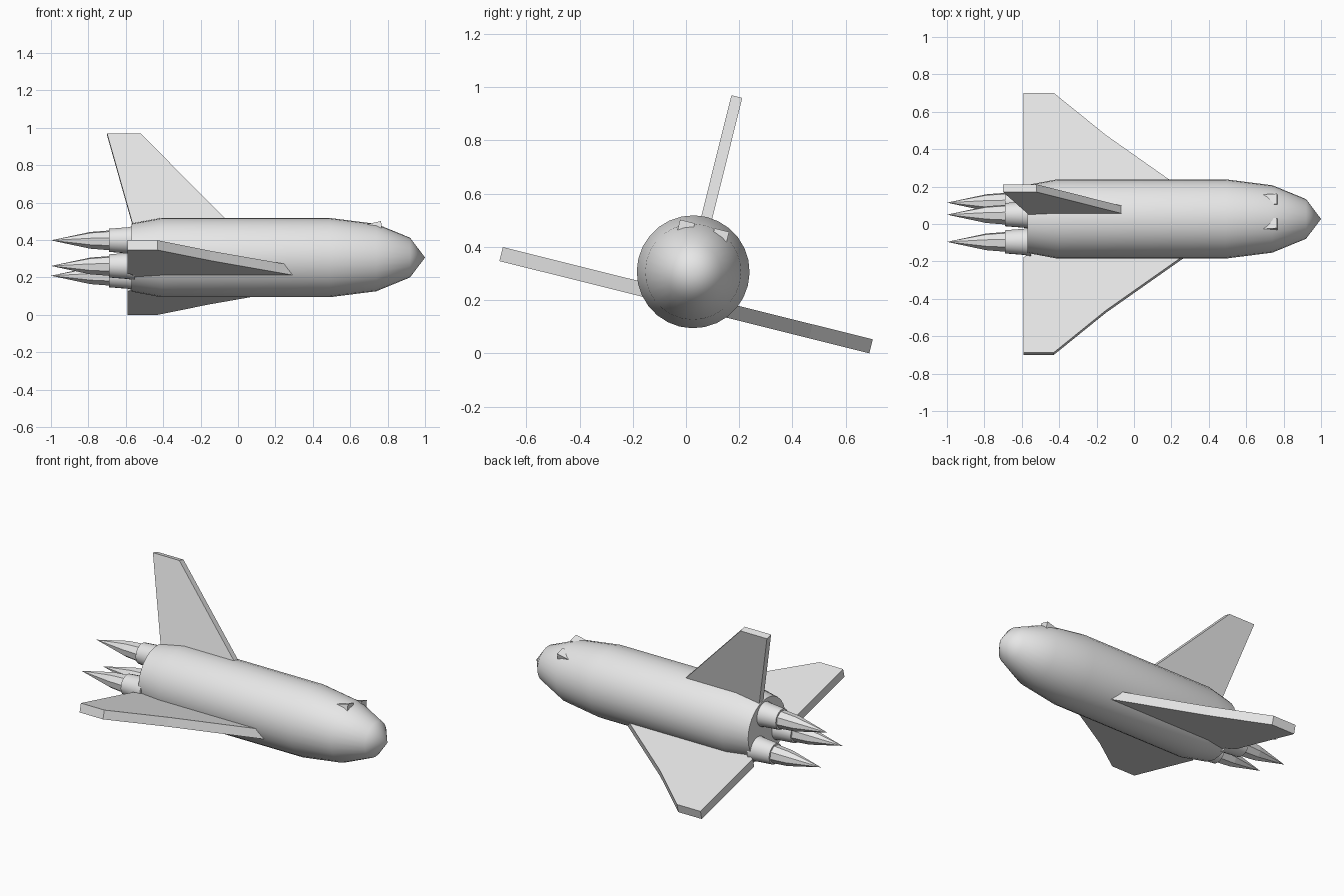
import bpy, bmesh, math
from mathutils import Matrix, Vector

if "Cube" in bpy.data.objects:
    bpy.data.objects.remove(bpy.data.objects["Cube"])

# whole craft is rolled 14 degrees about its long axis
POSE = Matrix.Translation((0, 0.027, 0.306)) @ Matrix.Rotation(math.radians(-14), 4, 'X')

grey = bpy.data.materials.new("light_grey")
grey.diffuse_color = (0.8, 0.8, 0.8, 1)
grey.use_nodes = True
grey.node_tree.nodes["Principled BSDF"].inputs["Base Color"].default_value = grey.diffuse_color


def finish(name, bm, smooth=None):
    bmesh.ops.recalc_face_normals(bm, faces=bm.faces)
    bm.transform(POSE)
    me = bpy.data.meshes.new(name)
    bm.to_mesh(me)
    bm.free()
    me.materials.append(grey)
    ob = bpy.data.objects.new(name, me)
    bpy.context.collection.objects.link(ob)
    if smooth:
        bpy.ops.object.select_all(action='DESELECT')
        ob.select_set(True)
        bpy.context.view_layer.objects.active = ob
        bpy.ops.object.shade_smooth_by_angle(angle=math.radians(smooth))
    return ob


def lathe(name, profile, n, y=0, z=0, smooth=None):
    """Revolve (x, radius) points about a line parallel to x."""
    bm = bmesh.new()
    rings = []
    for x, r in profile:
        if r == 0:
            rings.append([bm.verts.new((x, y, z))] * n)
        else:
            rings.append([bm.verts.new((x, y + r * math.cos(2 * math.pi * i / n),
                                        z + r * math.sin(2 * math.pi * i / n)))
                          for i in range(n)])
    for a, b in zip(rings, rings[1:]):
        for i in range(n):
            j = (i + 1) % n
            face = list(dict.fromkeys((a[i], a[j], b[j], b[i])))
            bm.faces.new(face)
    for ring in (rings[0], rings[-1]):
        if ring[0] is not ring[1]:
            bm.faces.new(ring)
    return finish(name, bm, smooth)


def prism(name, outline, offset):
    """Extrude a flat outline along an offset vector."""
    bm = bmesh.new()
    face = bm.faces.new([bm.verts.new(p) for p in outline])
    ext = bmesh.ops.extrude_face_region(bm, geom=[face])
    verts = [g for g in ext["geom"] if isinstance(g, bmesh.types.BMVert)]
    bmesh.ops.translate(bm, verts=verts, vec=Vector(offset))
    return finish(name, bm)


# fuselage
lathe("fuselage", [(-0.57, 0.182), (-0.41, 0.212), (0.49, 0.212), (0.74, 0.18),
                   (0.92, 0.106), (1.0, 0)], 28, smooth=45)

# wings and cockpit windows, mirrored
wing = [(-0.565, 0.1), (-0.565, 0.175), (-0.59, 0.19), (-0.59, 0.716), (-0.43, 0.716),
        (-0.15, 0.483), (0.25, 0.193), (0.38, 0.1)]
for side, s in (("left", -1), ("right", 1)):
    prism(side + "_wing", [(x, s * u, -0.137) for x, u in wing], (0, 0, 0.054))
    prism(side + "_window", [(0.685, s * 0.038, 0.158), (0.765, s * 0.038, 0.178),
                             (0.77, s * 0.038, 0.12), (0.685, s * 0.038, 0.12)],
          (0, s * 0.057, 0))

# tail fin
fin = [(-0.70, 0.678), (-0.52, 0.678), (-0.08, 0.222), (-0.01, 0.15), (-0.555, 0.15)]
prism("tail_fin", [(x, -0.021, v) for x, v in fin], (0, 0.042, 0))

# three engines with exhaust flames
for i, (u, v) in enumerate([(0, 0.095), (-0.108, -0.073), (0.108, -0.073)]):
    lathe(f"engine_{i}", [(-0.69, 0.062), (-0.59, 0.07), (-0.55, 0.078)], 20, u, v, 40)
    lathe(f"flame_{i}", [(-1.0, 0), (-0.79, 0.046), (-0.68, 0.055)], 8, u, v)
